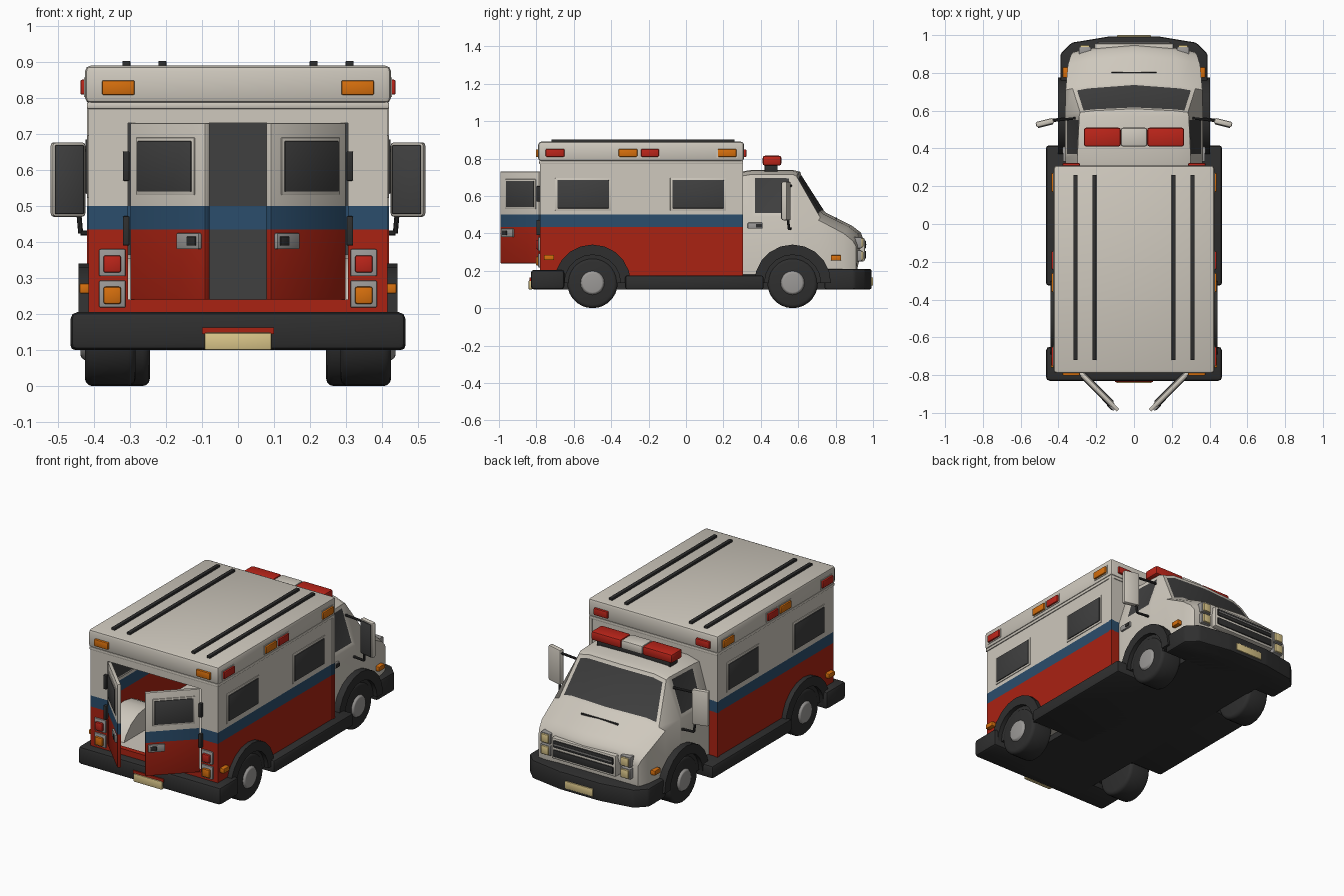
import bpy, bmesh, math
from mathutils import Matrix, Vector

cube = bpy.data.objects.get("Cube")
if cube:
    bpy.data.objects.remove(cube, do_unlink=True)


def material(name, r, g, b):
    m = bpy.data.materials.new(name)
    m.use_nodes = True
    m.diffuse_color = (r, g, b, 1)
    m.node_tree.nodes["Principled BSDF"].inputs["Base Color"].default_value = (r, g, b, 1)
    return m


CREAM = material("cream_paint", 0.62, 0.58, 0.51)
RED = material("red_paint", 0.40, 0.016, 0.006)
BLUE = material("blue_paint", 0.024, 0.075, 0.15)
BLACK = material("black_rubber", 0.028, 0.028, 0.028)
GLASS = material("dark_glass", 0.05, 0.05, 0.05)
AMBER = material("amber_lens", 0.68, 0.16, 0.004)
LAMP = material("red_lens", 0.50, 0.018, 0.01)
PALE = material("pale_yellow", 0.70, 0.56, 0.25)
METAL = material("grey_metal", 0.33, 0.32, 0.31)
BANDS = (RED, BLUE, CREAM)
STRIPE = (0.435, 0.50)
parts = []


def finish(name, bm, mats, matrix=None):
    bmesh.ops.recalc_face_normals(bm, faces=bm.faces)
    if matrix:
        bm.transform(matrix)
    me = bpy.data.meshes.new(name)
    bm.to_mesh(me)
    bm.free()
    for m in mats:
        me.materials.append(m)
    ob = bpy.data.objects.new(name, me)
    bpy.context.collection.objects.link(ob)
    parts.append(ob)
    return ob


def box(name, xs, ys, zs, mats, bevel=0.0, matrix=None):
    """Box between limits; three materials paint it in height bands."""
    bm = bmesh.new()
    bmesh.ops.create_cube(bm, size=1)
    for v in bm.verts:
        v.co = [(min(r) + max(r)) / 2 + c * abs(r[1] - r[0]) for c, r in zip(v.co, (xs, ys, zs))]
    if bevel:
        bmesh.ops.bevel(bm, geom=bm.edges[:], offset=bevel, segments=2, profile=0.5, affect='EDGES')
    mats = mats if isinstance(mats, tuple) else (mats,)
    if len(mats) == 3:
        for z in STRIPE:
            bmesh.ops.bisect_plane(bm, geom=bm.verts[:] + bm.edges[:] + bm.faces[:],
                                   plane_co=(0, 0, z), plane_no=(0, 0, 1))
        for f in bm.faces:
            f.material_index = sum(f.calc_center_median().z > z for z in STRIPE)
    return finish(name, bm, mats, matrix)


def prism(name, points, axis, lo, hi, mat, bevel=0.0):
    """Polygon extruded along x (points are y, z) or along z (points are x, y)."""
    bm = bmesh.new()
    at = (lambda p, d: (d, *p)) if axis == 'x' else (lambda p, d: (*p, d))
    face = bm.faces.new([bm.verts.new(at(p, lo)) for p in points])
    new = bmesh.ops.extrude_face_region(bm, geom=[face])["geom"]
    shift = Vector(at((0, 0), hi - lo))
    bmesh.ops.translate(bm, vec=shift, verts=[g for g in new if isinstance(g, bmesh.types.BMVert)])
    if bevel:
        bmesh.ops.bevel(bm, geom=bm.edges[:], offset=bevel, segments=2, profile=0.5, affect='EDGES')
    return finish(name, bm, (mat,))


def rod(name, a, b, r1, mat, r2=None, segments=10, bevel=0.0):
    a, b = Vector(a), Vector(b)
    bm = bmesh.new()
    bmesh.ops.create_cone(bm, cap_ends=True, segments=segments, radius1=r1,
                          radius2=r1 if r2 is None else r2, depth=(b - a).length)
    if bevel:
        rims = [e for e in bm.edges if abs(e.verts[0].co.z - e.verts[1].co.z) < 1e-5]
        bmesh.ops.bevel(bm, geom=rims, offset=bevel, segments=3, profile=0.5, affect='EDGES')
    turn = (b - a).to_track_quat('Z', 'Y').to_matrix().to_4x4()
    return finish(name, bm, (mat,), Matrix.Translation((a + b) / 2) @ turn)


def arc(cy, cz, r, steps=10):
    return [(cy + r * math.cos(math.pi * i / steps), cz + r * math.sin(math.pi * i / steps))
            for i in range(steps + 1)]


def window(name, s, x, ys, zs):
    box(name + "_frame", (s * (x - 0.03), s * (x + 0.004)), ys, zs, CREAM, 0.003)
    inner = [(r[0] + 0.012, r[1] - 0.012) for r in (ys, zs)]
    box(name + "_glass", (s * (x - 0.034), s * (x + 0.009)), *inner, GLASS, 0.003)


# Cab, lofted along its length: y, roof height, roof half width, belt height, half width, bow
stations = [(0.29, 0.725, 0.295, 0.49, 0.36, 0), (0.35, 0.735, 0.30, 0.49, 0.365, 0),
            (0.57, 0.735, 0.29, 0.49, 0.365, 0), (0.61, 0.725, 0.285, 0.49, 0.365, 0.03),
            (0.75, 0.505, 0.325, 0.47, 0.362, 0.04), (0.89, 0.435, 0.30, 0.40, 0.35, 0.05),
            (0.935, 0.40, 0.28, 0.36, 0.335, 0.05), (0.95, 0.36, 0.27, 0.33, 0.325, 0.05)]
bm = bmesh.new()
rings = []
for y, top, hw, belt, w, bow in stations:
    half = [(w, 0.18), (w, belt), (hw, top - 0.02), (hw * 0.75, top)]
    ring = [(-x, z) for x, z in half] + [(0, top + 0.004)] + half[::-1]
    rings.append([bm.verts.new((x, y - bow * (x / 0.36) ** 2, z)) for x, z in ring])
strip = {}
for i, (a, b) in enumerate(zip(rings, rings[1:])):
    for j in range(9):
        k = (j + 1) % 9
        strip[i, j] = bm.faces.new((a[j], a[k], b[k], b[j]))
bm.faces.new(rings[0])
bm.faces.new(rings[-1])
bmesh.ops.recalc_face_normals(bm, faces=bm.faces)
for group in ([strip[3, j] for j in (2, 3, 4, 5)], [strip[1, 1]], [strip[1, 6]]):
    bmesh.ops.inset_region(bm, faces=group, thickness=0.02, depth=-0.004, use_even_offset=True)
    for f in group:
        f.material_index = 1
finish("cab", bm, (CREAM, GLASS))
box("cowl_vent", (-0.12, 0.12), (0.80, 0.806), (0.475, 0.484), BLACK)

# Nose: grille, lamps, bumper
box("grille_frame", (-0.21, 0.21), (0.90, 0.956), (0.25, 0.375), CREAM, 0.008)
for z in (0.265, 0.32):
    box("grille_slot", (-0.195, 0.195), (0.92, 0.962), (z, z + 0.042), BLACK, 0.004)
box("grille_bar", (-0.19, 0.19), (0.93, 0.966), (0.338, 0.344), METAL)
plan = [(0.39, 0.74), (0.39, 0.90), (0.33, 0.96), (0.13, 0.993)]
outline = plan + [(-x, y) for x, y in plan[::-1]]
prism("front_bumper", outline, 'z', 0.10, 0.21, BLACK, 0.012)
box("front_plate", (-0.09, 0.09), (0.98, 1.0), (0.12, 0.165), PALE, 0.004)

# Chassis
box("chassis", (-0.25, 0.25), (-0.78, 0.90), (0.10, 0.185), BLACK)
box("side_skirts", (-0.465, 0.465), (-0.325, 0.415), (0.10, 0.175), BLACK, 0.012)
box("rear_bumper", (-0.465, 0.465), (-0.83, -0.65), (0.10, 0.205), BLACK, 0.018)
box("plate_recess", (-0.10, 0.10), (-0.836, -0.82), (0.145, 0.163), RED)
box("rear_plate", (-0.093, 0.093), (-0.842, -0.82), (0.10, 0.148), PALE, 0.005)

# Hollow rear body
box("floor", (-0.40, 0.40), (-0.77, 0.29), (0.17, 0.235), CREAM)
box("partition", (-0.40, 0.40), (0.27, 0.30), (0.175, 0.79), (RED, BLUE, CREAM))
box("partition_lining", (-0.395, 0.395), (0.25, 0.269), (0.236, 0.78), (GLASS, BLUE, GLASS))
box("rear_header", (-0.41, 0.41), (-0.78, -0.75), (0.73, 0.80), CREAM)
box("rear_sill", (-0.41, 0.41), (-0.78, -0.75), (0.175, 0.24), RED)
box("roof", (-0.425, 0.425), (-0.79, 0.31), (0.785, 0.89), CREAM, 0.016)
box("roof_lip", (-0.42, 0.42), (-0.785, 0.305), (0.77, 0.788), CREAM, 0.004)
for x in (-0.31, -0.21, 0.21, 0.31):
    box("roof_rail", (x - 0.011, x + 0.011), (-0.72, 0.26), (0.885, 0.903), BLACK, 0.003)

# Light bar
box("light_bar_base", (-0.24, 0.24), (0.42, 0.49), (0.725, 0.77), BLACK, 0.005)
for lo, hi, mat in ((-0.265, -0.07, LAMP), (-0.07, 0.07, CREAM), (0.07, 0.265, LAMP)):
    box("light_bar_lens", (lo, hi), (0.41, 0.51), (0.762, 0.815), mat, 0.012)

for s in (1, -1):
    # Body sides and rear posts
    box("side_wall", (s * 0.395, s * 0.415), (-0.78, 0.30), (0.175, 0.79), BANDS)
    box("rear_post", (s * 0.305, s * 0.414), (-0.781, -0.75), (0.176, 0.789), BANDS)
    box("corner_trim", (s * 0.40, s * 0.419), (0.285, 0.304), (0.175, 0.785), BANDS)
    for y in (-0.70, -0.085):
        window("side_window", s, 0.415, (y, y + 0.30), (0.522, 0.697))

    # Roof and marker lamps
    for y, w, mat in ((-0.75, 0.10, LAMP), (-0.36, 0.10, AMBER), (-0.24, 0.095, LAMP), (0.17, 0.10, AMBER)):
        box("roof_lamp_base", (s * 0.42, s * 0.428), (y - 0.006, y + w + 0.006), (0.803, 0.857), CREAM)
        box("roof_lamp", (s * 0.42, s * 0.438), (y, y + w), (0.809, 0.851), mat, 0.005)
    for y0, y1, mat in ((-0.803, -0.785, AMBER), (0.305, 0.323, LAMP)):
        box("end_lamp", (s * 0.287, s * 0.378), (y0, y1), (0.808, 0.849), mat, 0.005)
    box("rear_marker", (s * 0.41, s * 0.44), (-0.76, -0.705), (0.257, 0.285), AMBER, 0.004)
    box("front_marker", (s * 0.33, s * 0.378), (0.775, 0.83), (0.255, 0.283), AMBER, 0.004)
    for z, mat in ((0.305, LAMP), (0.218, AMBER)):
        box("tail_lamp_base", (s * 0.312, s * 0.386), (-0.79, -0.77), (z, z + 0.075), METAL, 0.004)
        box("tail_lamp", (s * 0.325, s * 0.374), (-0.803, -0.78), (z + 0.01, z + 0.058), mat, 0.006)
    for z in (0.255, 0.325):
        box("headlamp_frame", (s * 0.228, s * 0.292), (0.89, 0.938), (z - 0.005, z + 0.055), METAL, 0.003)
        box("headlamp", (s * 0.235, s * 0.285), (0.89, 0.948), (z, z + 0.05), PALE, 0.006)

    # Wheels, wells and arches
    for end, cy, x in (("rear", -0.50, 0.425), ("front", 0.57, 0.385)):
        rod(end + "_tyre", (s * (x - 0.14), cy, 0.135), (s * x, cy, 0.135), 0.135, BLACK, None, 28, 0.02)
        rod(end + "_hub", (s * (x - 0.02), cy, 0.135), (s * (x + 0.012), cy, 0.135), 0.078, METAL, 0.055, 20, 0.005)
        prism(end + "_well", arc(cy, 0.135, 0.17), 'x', s * 0.27, s * (x - 0.007), BLACK)
        ring = arc(cy, 0.135, 0.205) + arc(cy, 0.135, 0.15)[::-1]
        prism(end + "_arch", ring, 'x', s * (x - 0.05), s * (x + 0.018), BLACK)
    prism("inner_wheel_box", arc(-0.50, 0.135, 0.23), 'x', s * 0.25, s * 0.396, CREAM)

    # Cab door handle and mirror
    box("cab_handle", (s * 0.35, s * 0.376), (0.33, 0.41), (0.425, 0.457), METAL, 0.004)
    box("cab_handle_grip", (s * 0.37, s * 0.38), (0.375, 0.405), (0.432, 0.45), BLACK)
    turn = Matrix.Translation((s * 0.472, 0.535, 0)) @ Matrix.Rotation(math.radians(-14 * s), 4, 'Z')
    box("mirror_shell", (-0.048, 0.048), (-0.014, 0.016), (0.47, 0.677), CREAM, 0.009, turn)
    box("mirror_glass", (-0.041, 0.041), (-0.018, -0.008), (0.478, 0.669), GLASS, 0.002, turn)
    arm = [(0.35, 0.56, 0.425), (0.437, 0.55, 0.425), (0.442, 0.545, 0.48)]
    for a, b in zip(arm, arm[1:]):
        rod("mirror_arm", (s * a[0], *a[1:]), (s * b[0], *b[1:]), 0.007, BLACK)
    rod("mirror_brace", (s * 0.31, 0.56, 0.655), (s * 0.44, 0.545, 0.655), 0.007, BLACK)

    # Open rear door, built at its hinge then swung out
    swing = Matrix.Translation((s * 0.30, -0.785, 0)) @ Matrix.Rotation(math.radians(45 * s), 4, 'Z')
    box("rear_door", (0, -s * 0.295), (0, 0.02), (0.24, 0.73), BANDS, 0.003, swing)
    box("door_window_frame", (-s * 0.025, -s * 0.255), (-0.004, 0.024), (0.53, 0.69), CREAM, 0.003, swing)
    box("door_window", (-s * 0.034, -s * 0.246), (-0.008, 0.028), (0.54, 0.68), GLASS, 0.003, swing)
    box("door_handle", (-s * 0.19, -s * 0.28), (-0.010, 0.005), (0.38, 0.425), METAL, 0.004, swing)
    box("door_grip", (-s * 0.235, -s * 0.27), (-0.014, 0), (0.39, 0.415), BLACK, 0.002, swing)
    for z in (0.39, 0.57):
        box("door_hinge", (s * 0.301, s * 0.32), (-0.80, -0.775), (z, z + 0.082), BLACK, 0.004)

# Smooth rounded forms while keeping hard edges
bpy.ops.object.select_all(action='DESELECT')
for ob in parts:
    ob.select_set(True)
bpy.context.view_layer.objects.active = parts[0]
bpy.ops.object.shade_smooth_by_angle(angle=math.radians(35))
